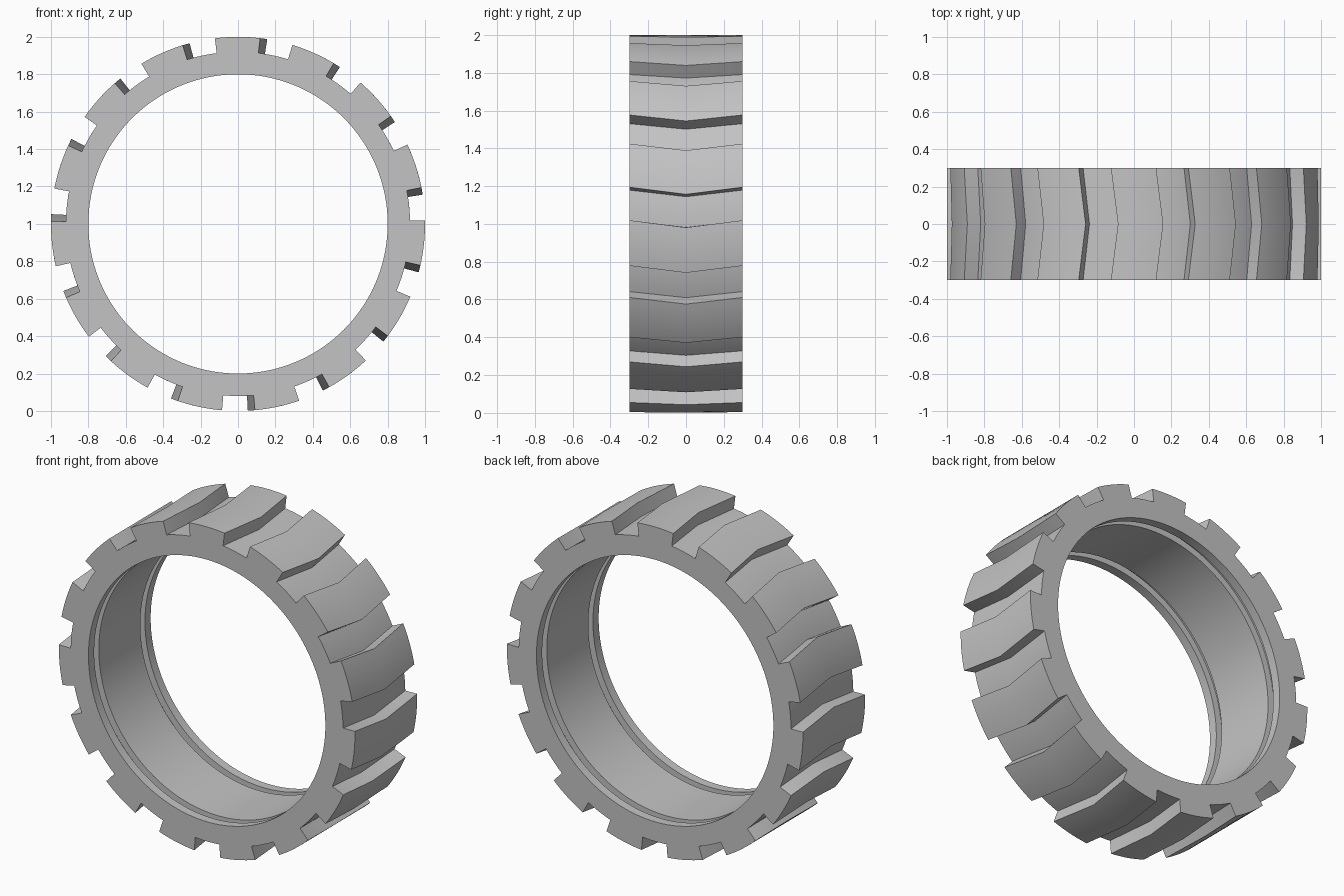
import bpy, bmesh
from math import cos, sin, radians

cube = bpy.data.objects.get("Cube")
if cube:
    bpy.data.objects.remove(cube, do_unlink=True)

# Main dimensions
LUGS = 15
HALF_WIDTH = 0.3
R_TREAD, R_FLOOR, R_BORE, R_BEAD = 1.0, 0.92, 0.8, 0.84
LUG_START, LUG_END = -12.8, 1.1      # angular span of one lug at the sidewalls
CHEVRON = -2.2                       # angular shift of the tread at mid width
LUG_STEPS, GAP_STEPS = 8, 6

rubber = bpy.data.materials.new("grey_rubber")
rubber.use_nodes = True
grey = (0.55, 0.55, 0.55, 1)
rubber.diffuse_color = grey
rubber.node_tree.nodes["Principled BSDF"].inputs["Base Color"].default_value = grey

# Cross-section as (y, radius, angular shift): tread, then bore with two bead grooves
lip, inner = HALF_WIDTH - 0.055, HALF_WIDTH - 0.1
section = [(-HALF_WIDTH, R_FLOOR, 0), (0, R_FLOOR, CHEVRON), (HALF_WIDTH, R_FLOOR, 0),
           (HALF_WIDTH, R_BORE, 0), (lip, R_BORE, 0), (lip, R_BEAD, 0),
           (inner, R_BEAD, 0), (inner, R_BORE, 0),
           (-inner, R_BORE, 0), (-inner, R_BEAD, 0), (-lip, R_BEAD, 0),
           (-lip, R_BORE, 0), (-HALF_WIDTH, R_BORE, 0)]

# Angular stations, each flagged when the strip after it belongs to a lug
pitch = 360 / LUGS
span = LUG_END - LUG_START
stations = []
for k in range(LUGS):
    start = LUG_START + k * pitch
    stations += [(start + span * i / LUG_STEPS, True) for i in range(LUG_STEPS)]
    stations += [(start + span + (pitch - span) * i / GAP_STEPS, False)
                 for i in range(GAP_STEPS)]

# Sweep the section around the axle
bm = bmesh.new()
rings = []
for angle, _ in stations:
    rings.append([bm.verts.new((r * cos(radians(angle + s)), y, r * sin(radians(angle + s))))
                  for y, r, s in section])
lug_faces = []
n = len(section)
for i, (_, is_lug) in enumerate(stations):
    a, b = rings[i], rings[(i + 1) % len(rings)]
    for j in range(n):
        k = (j + 1) % n
        face = bm.faces.new((a[j], a[k], b[k], b[j]))
        if is_lug and j < 2:
            lug_faces.append(face)
bmesh.ops.recalc_face_normals(bm, faces=bm.faces)

# Raise the chevron lugs radially
raised = bmesh.ops.extrude_face_region(bm, geom=lug_faces)
for v in raised["geom"]:
    if isinstance(v, bmesh.types.BMVert):
        v.co.x *= R_TREAD / R_FLOOR
        v.co.z *= R_TREAD / R_FLOOR
leftover = [f for f in lug_faces if f.is_valid]
if leftover:
    bmesh.ops.delete(bm, geom=leftover, context="FACES")
bmesh.ops.recalc_face_normals(bm, faces=bm.faces)
for v in bm.verts:
    v.co.z += R_TREAD

mesh = bpy.data.meshes.new("tyre")
bm.to_mesh(mesh)
bm.free()
mesh.materials.append(rubber)
tyre = bpy.data.objects.new("tyre", mesh)
bpy.context.collection.objects.link(tyre)

# Smooth the round surfaces, keep lug and bead edges crisp
bpy.ops.object.select_all(action="DESELECT")
tyre.select_set(True)
bpy.context.view_layer.objects.active = tyre
bpy.ops.object.shade_smooth_by_angle(angle=radians(30))
